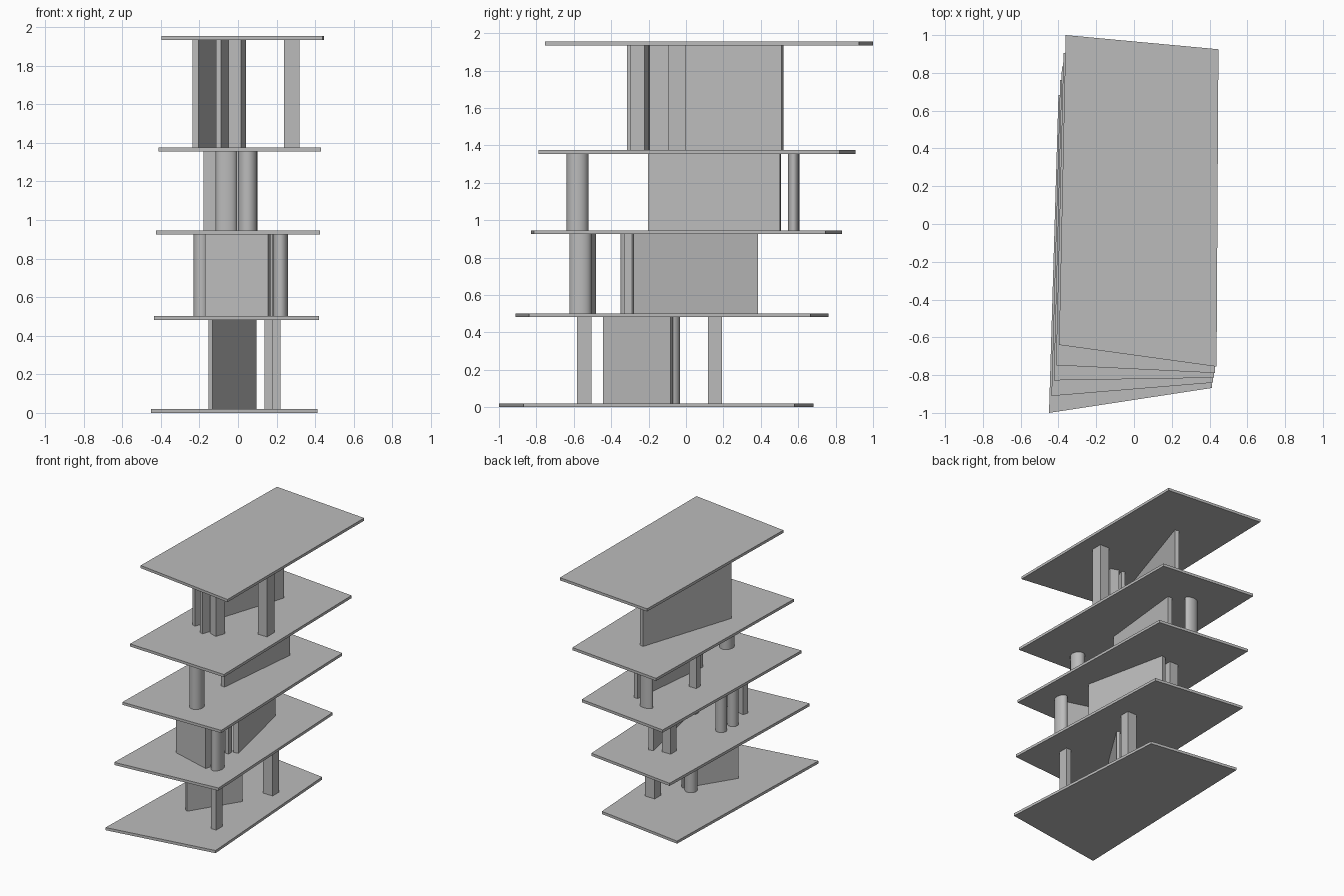
import bpy, bmesh, math
from mathutils import Vector

cube = bpy.data.objects.get("Cube")
if cube:
    bpy.data.objects.remove(cube, do_unlink=True)

grey = bpy.data.materials.new("plain_grey")
grey.use_nodes = True
colour = (0.5, 0.5, 0.5, 1)
grey.diffuse_color = colour
grey.node_tree.nodes["Principled BSDF"].inputs["Base Color"].default_value = colour


def prism(name, outline, low, high, smooth=False):
    """Extrude a plan outline between two heights."""
    bm = bmesh.new()
    base = bm.faces.new([bm.verts.new((x, y, low)) for x, y in outline])
    top = bmesh.ops.extrude_face_region(bm, geom=[base])["geom"]
    bmesh.ops.translate(bm, vec=(0, 0, high - low),
                        verts=[v for v in top if isinstance(v, bmesh.types.BMVert)])
    bmesh.ops.recalc_face_normals(bm, faces=bm.faces)
    mesh = bpy.data.meshes.new(name)
    bm.to_mesh(mesh)
    bm.free()
    mesh.materials.append(grey)
    obj = bpy.data.objects.new(name, mesh)
    bpy.context.collection.objects.link(obj)
    if smooth:
        bpy.ops.object.select_all(action='DESELECT')
        obj.select_set(True)
        bpy.context.view_layer.objects.active = obj
        bpy.ops.object.shade_smooth_by_angle(angle=math.radians(35))
    return obj


def wall(name, storey, start, end, thickness):
    """Straight wall whose right-hand face runs from start to end."""
    p, q = Vector(start), Vector(end)
    d = (q - p).normalized()
    side = Vector((-d.y, d.x)) * thickness
    prism(name, [p, q, q + side, p + side], *storey)


def post(name, storey, x, y, w, d):
    prism(name, [(x + i * w / 2, y + j * d / 2)
                 for i, j in ((-1, -1), (1, -1), (1, 1), (-1, 1))], *storey)


def round_post(name, storey, x, y, w, d, sides=40):
    angles = [math.tau * i / sides for i in range(sides)]
    prism(name, [(x + math.cos(a) * w / 2, y + math.sin(a) * d / 2) for a in angles],
          *storey, smooth=True)


# Floor slabs: outline blends evenly from the lowest to the highest
lowest = [(-0.45, -1.0), (0.413, -0.868), (0.324, 0.58), (-0.40, 0.683)]
highest = [(-0.397, -0.64), (0.437, -0.755), (0.447, 0.925), (-0.362, 1.0)]
levels = [0, 0.481, 0.925, 1.355, 1.933]
slab = 0.021
for number, z in enumerate(levels):
    t = z / levels[-1]
    prism(f"floor_slab_{number + 1}",
          [Vector(a).lerp(Vector(b), t) for a, b in zip(lowest, highest)], z, z + slab)

first, second, third, fourth = [(a + slab, b) for a, b in zip(levels, levels[1:])]

# First storey
wall("first_wall", first, (-0.132, -0.444), (0.096, -0.083), 0.024)
post("first_front_post", first, 0.198, -0.544, 0.044, 0.08)
post("first_back_post", first, 0.178, 0.155, 0.083, 0.076)
round_post("first_round_post", first, 0.01, -0.077, 0.09, 0.09)

# Second storey
wall("second_front_wall", second, (-0.17, -0.525), (0.155, -0.623), 0.045)
wall("second_long_wall", second, (0.2, -0.28), (0.055, 0.386), 0.04)
round_post("second_front_round_post", second, 0.22, -0.565, 0.08, 0.118)
round_post("second_side_round_post", second, -0.19, -0.31, 0.08, 0.08)
round_post("second_inner_round_post", second, -0.18, -0.18, 0.08, 0.08)
post("second_slim_post", second, 0.135, -0.31, 0.03, 0.04)
post("second_back_post", second, -0.08, 0.32, 0.075, 0.075)

# Third storey
wall("third_wall", third, (0.026, -0.204), (0.10, 0.503), 0.035)
round_post("third_front_round_post", third, 0.05, -0.58, 0.1, 0.116)
round_post("third_back_round_post", third, -0.06, 0.575, 0.107, 0.061)
post("third_side_post", third, -0.146, 0.1, 0.065, 0.055)

# Fourth storey
wall("fourth_wall", fourth, (-0.204, -0.241), (0.041, 0.511), 0.033)
wall("fourth_slim_post", fourth, (-0.088, -0.316), (-0.05, -0.2), 0.027)
wall("fourth_front_post", fourth, (0.015, -0.297), (0.041, -0.222), 0.068)
post("fourth_side_post", fourth, 0.278, -0.047, 0.08, 0.094)
